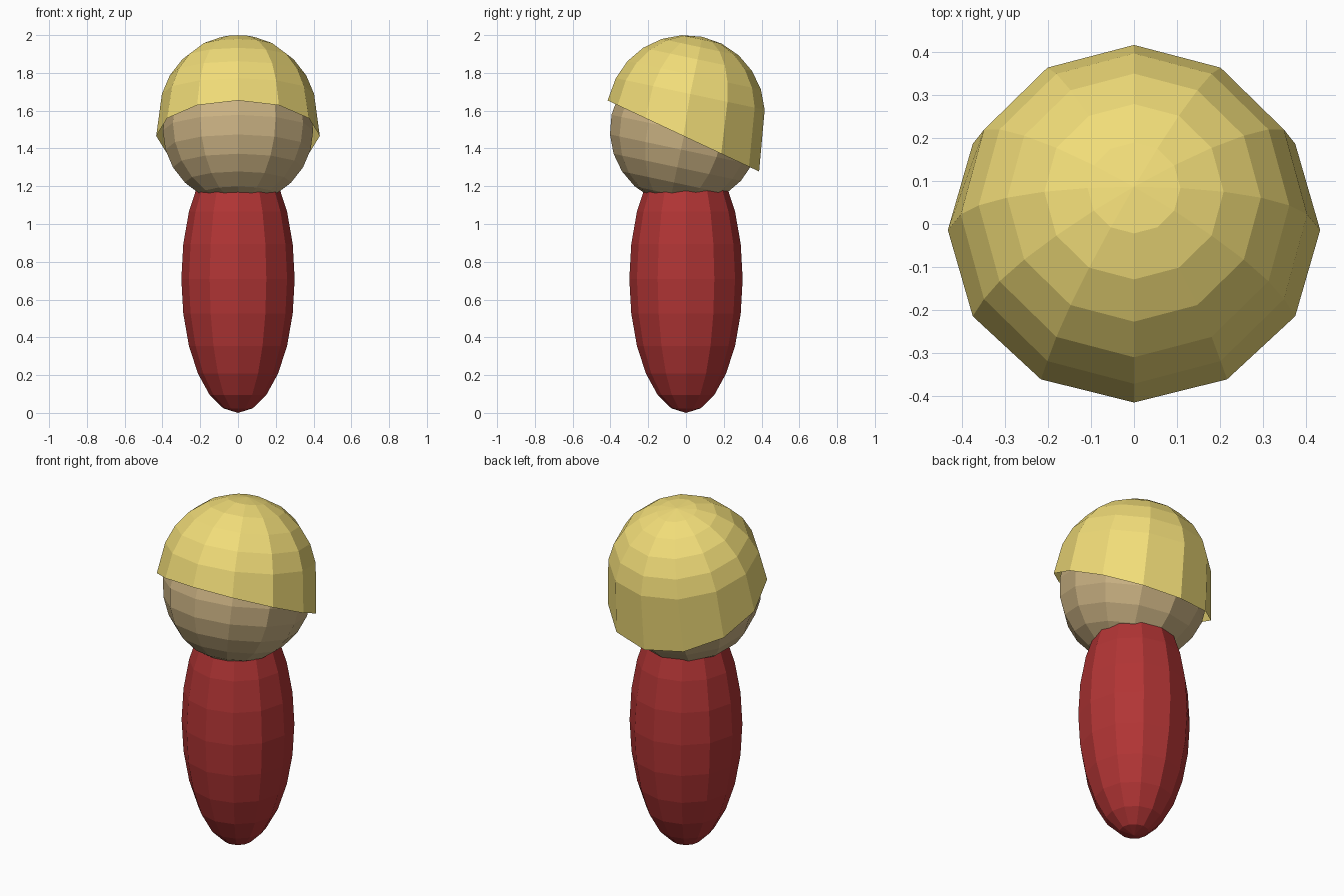
import bpy, bmesh
from math import radians, cos, sin, tau
from mathutils import Matrix, Vector

if "Cube" in bpy.data.objects:
    bpy.data.objects.remove(bpy.data.objects["Cube"])

SIDES = 12
TILT = Matrix.Rotation(radians(-12), 4, 'X')   # pole leans towards the back


def material(name, color):
    mat = bpy.data.materials.new(name)
    mat.diffuse_color = (*color, 1)
    mat.use_nodes = True
    mat.node_tree.nodes["Principled BSDF"].inputs["Base Color"].default_value = mat.diffuse_color
    return mat


def add_object(name, bm, mat):
    mesh = bpy.data.meshes.new(name)
    bm.to_mesh(mesh)
    bm.free()
    mesh.materials.append(mat)
    obj = bpy.data.objects.new(name, mesh)
    bpy.context.collection.objects.link(obj)
    return obj


def ellipsoid(name, center, size, mat, rotation=Matrix()):
    bm = bmesh.new()
    matrix = Matrix.Translation(center) @ rotation @ Matrix.Diagonal((*size, 1))
    bmesh.ops.create_uvsphere(bm, u_segments=SIDES, v_segments=SIDES,
                              radius=1, matrix=matrix)
    return add_object(name, bm, mat)


def hair_cap(name, center, radius, mat):
    bm = bmesh.new()
    place = Matrix.Translation(center) @ TILT
    angles = [tau * i / SIDES for i in range(SIDES)]
    pole = bm.verts.new(place @ Vector((0, 0, radius)))
    rings = []
    # dome rings
    for lat in (75, 60, 45, 30, 15):
        r, z = radius * cos(radians(lat)), radius * sin(radians(lat))
        rings.append([bm.verts.new(place @ Vector((r * cos(a), r * sin(a), z)))
                      for a in angles])
    # flared rim, high over the forehead and low at the neck
    rings.append([bm.verts.new((0.433 * cos(a), -0.014 + 0.401 * sin(a),
                                1.466 - 0.188 * sin(a))) for a in angles])
    for i in range(SIDES):
        j = (i + 1) % SIDES
        bm.faces.new((pole, rings[0][i], rings[0][j]))
        for up, low in zip(rings, rings[1:]):
            bm.faces.new((up[i], low[i], low[j], up[j]))
    return add_object(name, bm, mat)


# egg-shaped body
ellipsoid("body", (0, 0, 0.71), (0.30, 0.30, 0.71), material("red", (0.44, 0.035, 0.035)))
# head
ellipsoid("head", (0, -0.005, 1.495), (0.398,) * 3, material("skin", (0.60, 0.45, 0.23)), TILT)
# hair
hair_cap("hair", (0, 0, 1.583), 0.417, material("blond", (0.88, 0.72, 0.19)))
